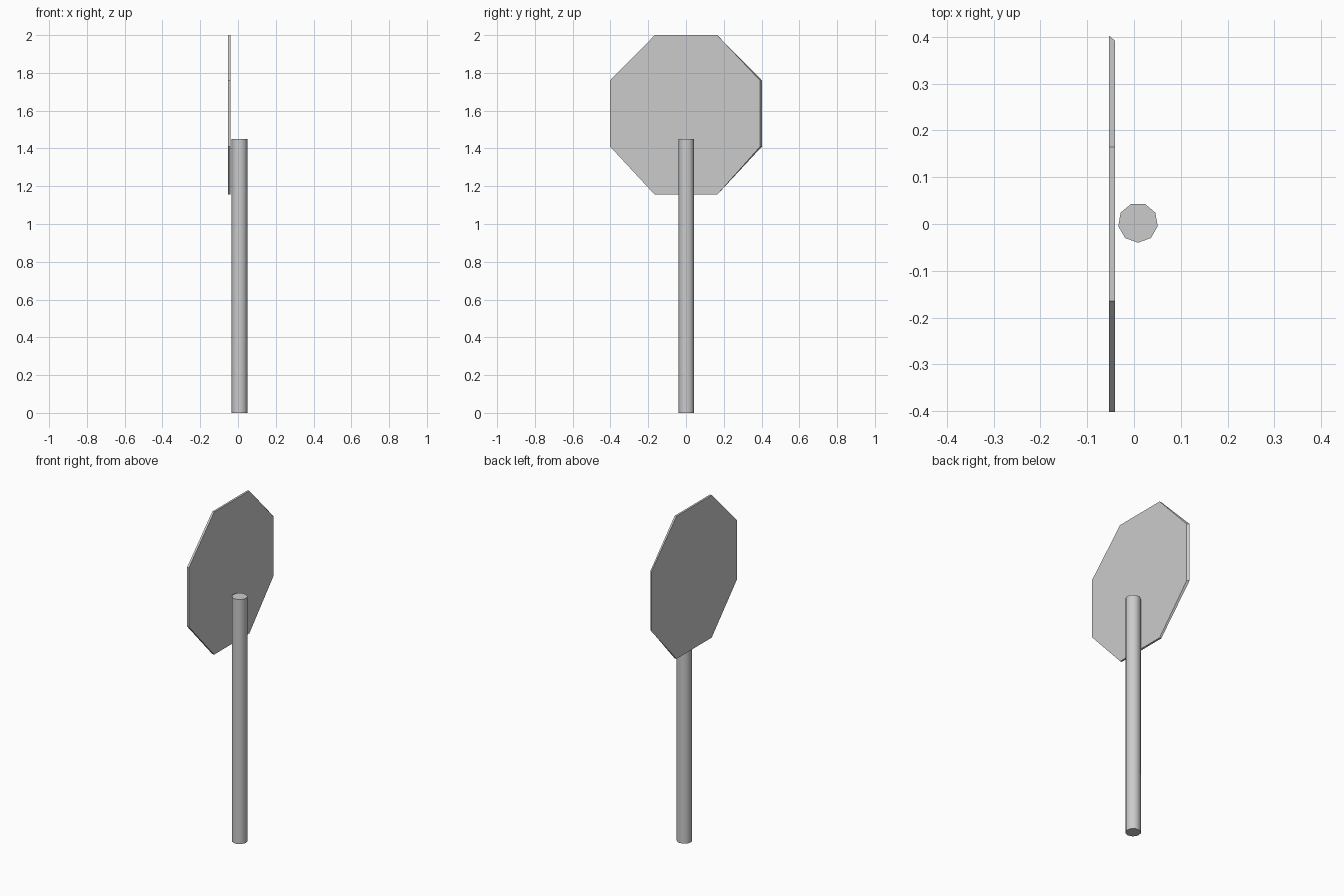
import bpy, bmesh, math

if "Cube" in bpy.data.objects:
    bpy.data.objects.remove(bpy.data.objects["Cube"])


def loft(name, bottom, top):
    """Closed solid between two matching outlines."""
    bm = bmesh.new()
    a = [bm.verts.new(p) for p in bottom]
    b = [bm.verts.new(p) for p in top]
    n = len(a)
    bm.faces.new(a[::-1])
    bm.faces.new(b)
    for i in range(n):
        j = (i + 1) % n
        bm.faces.new((a[i], a[j], b[j], b[i]))
    bmesh.ops.recalc_face_normals(bm, faces=bm.faces)
    mesh = bpy.data.meshes.new(name)
    bm.to_mesh(mesh)
    bm.free()
    obj = bpy.data.objects.new(name, mesh)
    bpy.context.collection.objects.link(obj)
    return obj


# Nine-sided post, smooth around, with flat caps
SIDES, R = 9, 0.0428
ring = [(0.0085 + R * math.cos(t), 0.0028 + R * math.sin(t))
        for t in (-math.pi / 2 + 2 * math.pi * i / SIDES for i in range(SIDES))]
post = loft("post", [(x, y, 0) for x, y in ring], [(x, y, 1.45) for x, y in ring])
bpy.context.view_layer.objects.active = post
post.select_set(True)
bpy.ops.object.shade_smooth_by_angle(angle=math.radians(50))

# Octagonal plate; its rear face is slightly narrower on the +y side
outline = [(-0.165, 1.155), (0.165, 1.155), (0.402, 1.41), (0.402, 1.76),
           (0.165, 2.0), (-0.165, 2.0), (-0.402, 1.76), (-0.402, 1.41)]
front = [(-0.053, y, z) for y, z in outline]
rear = [(-0.041, min(y, 0.392), z) for y, z in outline]
loft("sign_plate", front, rear)
